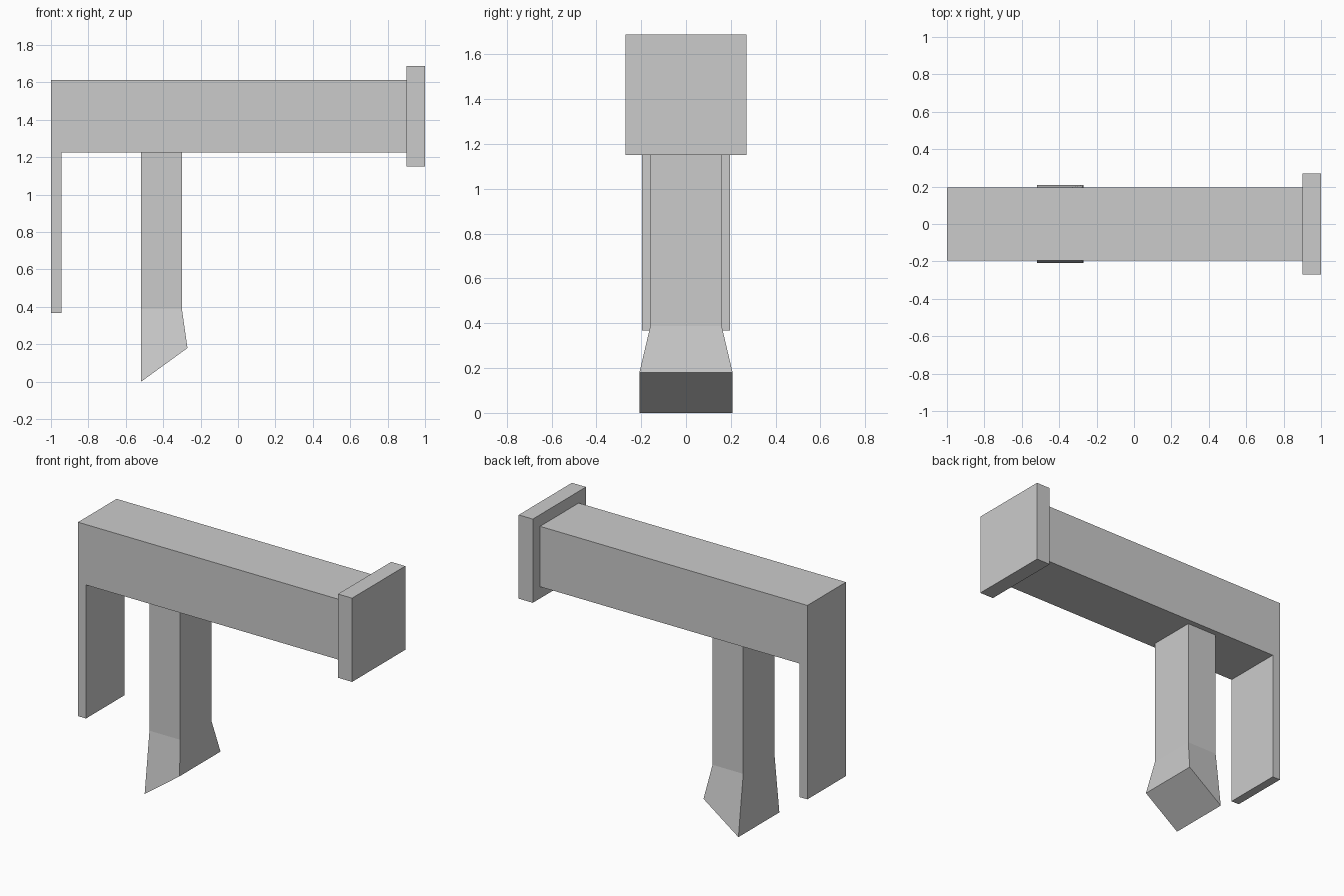
import bpy

if "Cube" in bpy.data.objects:
    bpy.data.objects.remove(bpy.data.objects["Cube"])


def make_object(name, verts, faces):
    mesh = bpy.data.meshes.new(name)
    mesh.from_pydata(verts, [], faces)
    mesh.update()
    obj = bpy.data.objects.new(name, mesh)
    bpy.context.collection.objects.link(obj)
    return obj


def extrude_profile(name, profile, half_width):
    """Extrude a counter-clockwise (x, z) outline along y."""
    n = len(profile)
    verts = [(x, y, z) for y in (-half_width, half_width) for x, z in profile]
    faces = [tuple(range(n)), tuple(range(2 * n - 1, n - 1, -1))]
    faces += [(i, i + n, (i + 1) % n + n, (i + 1) % n) for i in range(n)]
    return make_object(name, verts, faces)


def loft_sections(name, sections):
    """Join four-sided sections, each (back x, back z, front x, front z, half width), bottom to top."""
    verts, faces = [], []
    for xa, za, xb, zb, w in sections:
        verts += [(xa, -w, za), (xb, -w, zb), (xb, w, zb), (xa, w, za)]
    for s in range(len(sections) - 1):
        b = 4 * s
        faces += [(b + i, b + (i + 1) % 4, b + 4 + (i + 1) % 4, b + 4 + i) for i in range(4)]
    t = len(verts) - 4
    faces += [(3, 2, 1, 0), (t, t + 1, t + 2, t + 3)]
    return make_object(name, verts, faces)


# Main beam with the flat plate hanging from its end
extrude_profile("body_and_rear_plate", [
    (-1.0, 0.367), (-0.943, 0.367), (-0.943, 1.225),
    (0.90, 1.225), (0.90, 1.613), (-1.0, 1.613)], 0.196)

# Wide square cap on the other end
extrude_profile("end_cap", [(0.90, 1.15), (1.0, 1.15), (1.0, 1.688), (0.90, 1.688)], 0.27)

# Grip with a flared, slanted foot
loft_sections("grip", [
    (-0.518, 0.0, -0.27, 0.18, 0.208),
    (-0.518, 0.388, -0.30, 0.388, 0.159),
    (-0.518, 1.225, -0.30, 1.225, 0.159)])
